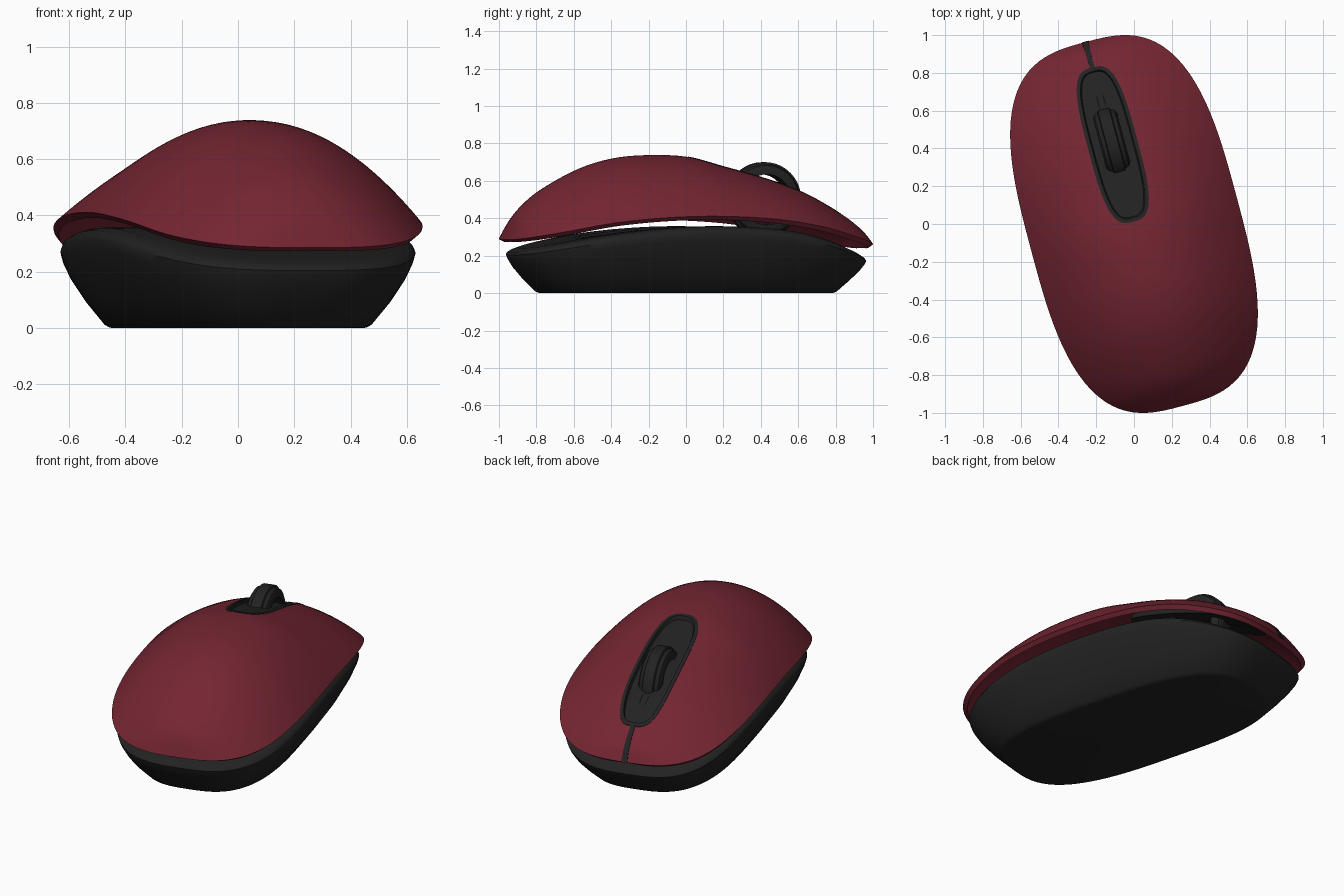
import bpy, bmesh, math
from mathutils import Matrix, Vector

if "Cube" in bpy.data.objects:
    bpy.data.objects.remove(bpy.data.objects["Cube"])

TURN = Matrix.Rotation(math.radians(15), 3, 'Z')
SEG = 112
A, B = 0.562, 0.997          # half width and half length of the shell


def material(name, rgb):
    m = bpy.data.materials.new(name)
    m.use_nodes = True
    m.diffuse_color = (*rgb, 1)
    bsdf = next(n for n in m.node_tree.nodes if n.type == 'BSDF_PRINCIPLED')
    bsdf.inputs["Base Color"].default_value = (*rgb, 1)
    return m


RED = material("dark red", (0.175, 0.019, 0.032))
BLACK = material("soft black", (0.016, 0.016, 0.016))


def curve(points):
    """Smooth function through (x, y) points."""
    xs, ys = zip(*points)
    last = len(xs) - 1

    def slope(i):
        lo, hi = max(i - 1, 0), min(i + 1, last)
        return (ys[hi] - ys[lo]) / (xs[hi] - xs[lo])

    def f(x):
        x = min(max(x, xs[0]), xs[-1])
        i = max(k for k in range(last) if xs[k] <= x)
        d = xs[i + 1] - xs[i]
        t = (x - xs[i]) / d
        return ((1 + 2 * t) * (1 - t) ** 2 * ys[i] + t * t * (3 - 2 * t) * ys[i + 1]
                + d * t * (1 - t) ** 2 * slope(i) - d * t * t * (1 - t) * slope(i + 1))
    return f


rim = curve([(-1, .285), (-.8, .325), (-.5, .38), (-.1, .41), (.3, .40),
             (.6, .36), (.8, .31), (1, .255)])
rise = curve([(-B, 0), (-.96, .09), (-.9, .16), (-.8, .225), (-.6, .295), (-.4, .33),
              (-.2, .332), (0, .318), (.2, .275), (.4, .235), (.6, .195), (.8, .14),
              (.9, .1), (.96, .06), (B, 0)])
base_rim = curve([(-.96, .215), (-.5, .295), (-.1, .33), (.3, .325), (.6, .285), (.96, .175)])


def height(u, v):
    """Top surface of the shell: a parabolic arch across every station."""
    w = A * max(1 - abs(v / B) ** 3, 1e-6) ** (1 / 3)
    return rim(v) + rise(v) * (1 - min(abs(u / w), 1) ** 2)


def oval(a, b, n, centre=0):
    pts = []
    for i in range(SEG):
        t = 2 * math.pi * i / SEG
        c, s = math.cos(t), math.sin(t)
        r = (abs(c) ** n + abs(s) ** n) ** (-1 / n)
        pts.append((a * r * c, centre + b * r * s))
    return pts


def loft(name, rings, mat, start=None, end=None, loop=False, wrap=True):
    """Skin rings of points; start and end are optional centre points."""
    bm = bmesh.new()
    rows = [[bm.verts.new(TURN @ Vector(p)) for p in ring] for ring in rings]
    pairs = list(zip(rows, rows[1:])) + ([(rows[-1], rows[0])] if loop else [])
    count = len(rows[0])
    steps = [(i, (i + 1) % count) for i in range(count if wrap else count - 1)]
    for p, q in pairs:
        for i, j in steps:
            bm.faces.new((p[i], p[j], q[j], q[i]))
    for point, row in ((start, rows[0]), (end, rows[-1])):
        if point:
            c = bm.verts.new(TURN @ Vector(point))
            for i, j in steps:
                bm.faces.new((c, row[i], row[j]))
    bmesh.ops.recalc_face_normals(bm, faces=bm.faces)
    open_mesh = any(e.is_boundary for e in bm.edges)
    if open_mesh and sum(f.normal.z for f in bm.faces) < 0:
        bmesh.ops.reverse_faces(bm, faces=bm.faces)
    mesh = bpy.data.meshes.new(name)
    bm.to_mesh(mesh)
    bm.free()
    mesh.materials.append(mat)
    ob = bpy.data.objects.new(name, mesh)
    bpy.context.collection.objects.link(ob)
    return ob


def activate(ob):
    bpy.ops.object.select_all(action='DESELECT')
    ob.select_set(True)
    bpy.context.view_layer.objects.active = ob


def smooth(ob, angle=35):
    activate(ob)
    bpy.ops.object.shade_smooth_by_angle(angle=math.radians(angle))


# Base: flat sole, flared sides and a rounded shoulder
rings = []
for inset, part in [(.175, 0), (.165, .01), (.15, .04), (.085, .33), (.035, .62), (.008, .84),
                    (0, .95), (.006, 1), (.025, 1.04), (.06, 1.07), (.15, 1.075), (.35, 1.06)]:
    rings.append([(u, v, part * base_rim(v)) for u, v in oval(.54 - inset, .96 - inset, 3)])
smooth(loft("base", rings, BLACK, (0, 0, 0), (0, 0, .345)), 40)

# Shell: thin arched cover
rings = []
LAYERS = 30
for k in range(1, LAYERS + 1):
    r = math.sin(math.pi / 2 * k / LAYERS)
    rings.append([(u, v, height(u, v)) for u, v in oval(A * r, B * r, 3)])
shell = loft("shell", rings, RED, start=(0, 0, height(0, 0)))

# Opening in the shell for the wheel tray
TRAY_A, TRAY_B, TRAY_V = .132, .422, .435


def tray_ring(inset):
    return oval(TRAY_A - inset, TRAY_B - inset, 3.2, TRAY_V)


cutter = loft("tray_cutter", [[(u, v, z) for u, v in tray_ring(0)] for z in (.2, 1)],
              BLACK, (0, TRAY_V, .2), (0, TRAY_V, 1))
cutter.hide_render = True
activate(shell)
solid = shell.modifiers.new("thickness", 'SOLIDIFY')
solid.thickness = .03
solid.offset = -1
hole = shell.modifiers.new("opening", 'BOOLEAN')
hole.operation = 'DIFFERENCE'
hole.solver = 'EXACT'
hole.object = cutter
for name in ("thickness", "opening"):
    bpy.ops.object.modifier_apply(modifier=name)
bpy.data.objects.remove(cutter)
smooth(shell, 40)

# Wheel tray: flush border around a sunken floor
rings = []
for inset, dz in [(.1, -.06), (0, -.06), (0, .002), (.02, .002), (.027, -.018),
                  (.07, -.018), (.11, -.018)]:
    rings.append([(u, v, height(u, v) + dz) for u, v in tray_ring(inset)])
mid = height(0, TRAY_V)
smooth(loft("wheel_tray", rings, BLACK, (0, TRAY_V, mid - .06), (0, TRAY_V, mid - .018)))

# Scroll wheel: bevelled ring turned on the cross axis
rings = []
for u, r in [(-.065, .135), (-.065, .165), (-.055, .182), (-.035, .19), (-.03, .2),
             (.03, .2), (.035, .19), (.055, .182), (.065, .165), (.065, .135)]:
    rings.append([(u, .43 + r * math.cos(2 * math.pi * i / 64),
                   .5 + r * math.sin(2 * math.pi * i / 64)) for i in range(64)])
smooth(loft("scroll_wheel", rings, BLACK, loop=True))

# Button seam: thin strip from the tray over the front edge
rings = []
for k in range(21):
    v = .845 + (B - .845) * math.sin(math.pi / 2 * k / 20)
    half = .012 + .006 * k / 20
    top = [(u, v + .003, height(u * .5, v) + .004) for u in (-half, 0, half)]
    low = [(u, v - .002, z - .006) for u, v, z in reversed(top)]
    rings.append(top + low)
smooth(loft("button_seam", rings, BLACK))
